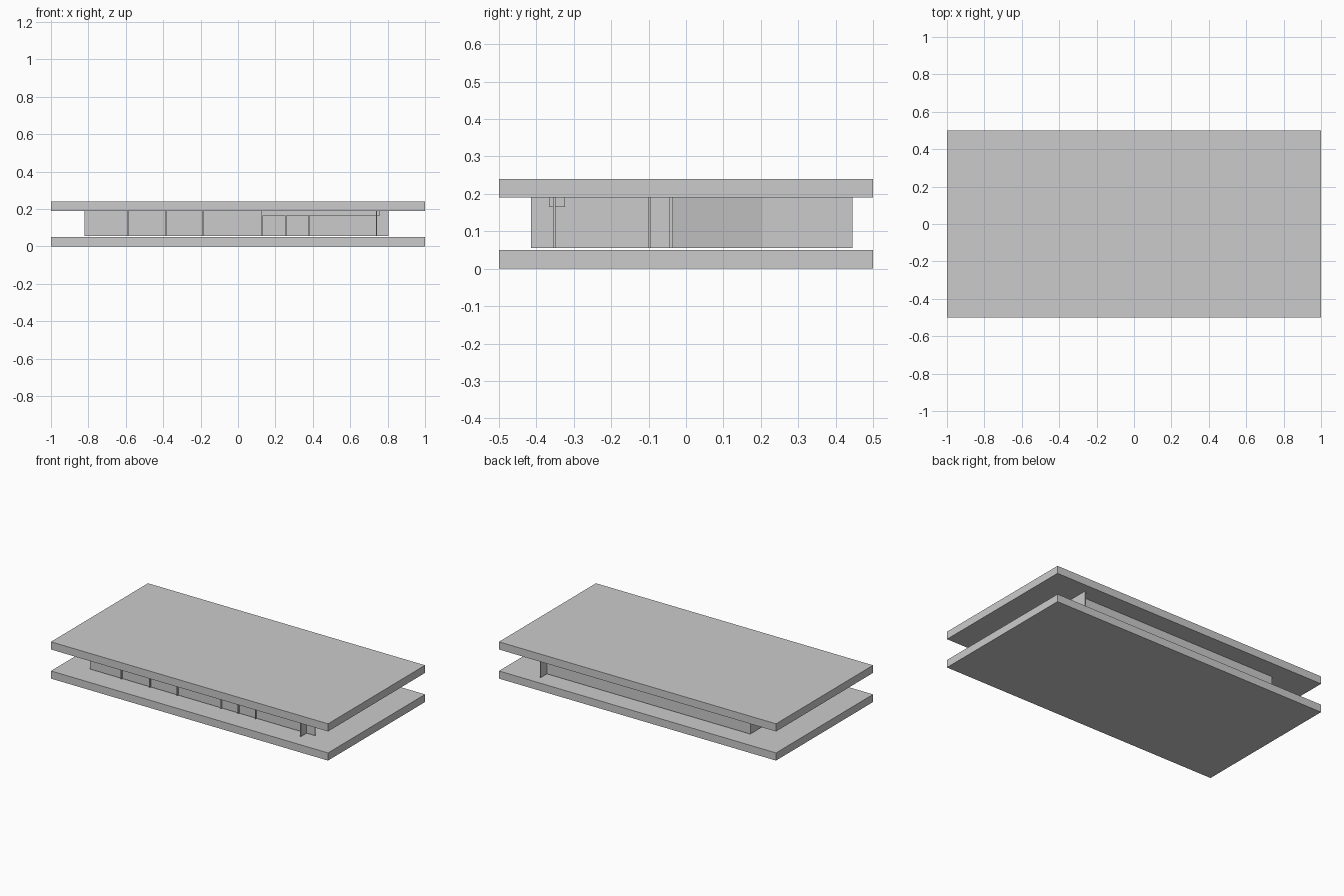
import bpy

if "Cube" in bpy.data.objects:
    bpy.data.objects.remove(bpy.data.objects["Cube"])


def material(name, value):
    m = bpy.data.materials.new(name)
    m.diffuse_color = (value, value, value, 1)
    m.use_nodes = True
    m.node_tree.nodes["Principled BSDF"].inputs["Base Color"].default_value = m.diffuse_color
    return m


GREY = material("light_grey", 0.6)
PANE = material("panel_grey", 0.52)


def box(name, x, y, z, mat=GREY):
    """Axis-aligned box from (min, max) pairs."""
    bpy.ops.mesh.primitive_cube_add(
        size=1, location=[(a + b) / 2 for a, b in (x, y, z)])
    ob = bpy.context.object
    ob.name = name
    ob.scale = [b - a for a, b in (x, y, z)]
    bpy.ops.object.transform_apply(location=False, rotation=False, scale=True)
    ob.data.materials.append(mat)
    return ob


WALL = (0.055, 0.19)

# Floor and roof slabs
box("floor_slab", (-1, 1), (-0.5, 0.5), (0, 0.05))
box("roof_slab", (-1, 1), (-0.5, 0.5), (0.19, 0.24))

# Outer walls, crossing past each other at the corners
box("front_wall", (-0.82, 0.805), (-0.355, -0.349), WALL)
box("back_wall", (-0.73, 0.74), (0.374, 0.38), WALL)
box("left_wall", (-0.73, -0.724), (-0.349, 0.38), WALL)
box("right_wall_front", (0.738, 0.744), (-0.415, -0.045), WALL)
box("right_wall_panel", (0.736, 0.742), (-0.035, 0.205), WALL, PANE)
box("right_wall_back", (0.738, 0.744), (0.205, 0.445), WALL)

# Upright fins on the front wall
for i, x in enumerate((-0.59, -0.385, -0.185, 0.13)):
    box(f"front_fin_{i}", (x - 0.004, x + 0.004), (-0.364, -0.355), WALL)
for i, x in enumerate((0.255, 0.38)):
    box(f"porch_fin_{i}", (x - 0.003, x + 0.003), (-0.364, -0.355), (0.055, 0.166))

# Beam over the front opening
box("front_beam", (0.13, 0.76), (-0.366, -0.324), (0.165, 0.19))

# Jambs in the right wall
box("right_jamb_front", (0.738, 0.75), (-0.101, -0.095), WALL)
box("right_jamb_back", (0.734, 0.75), (-0.045, -0.035), WALL)
